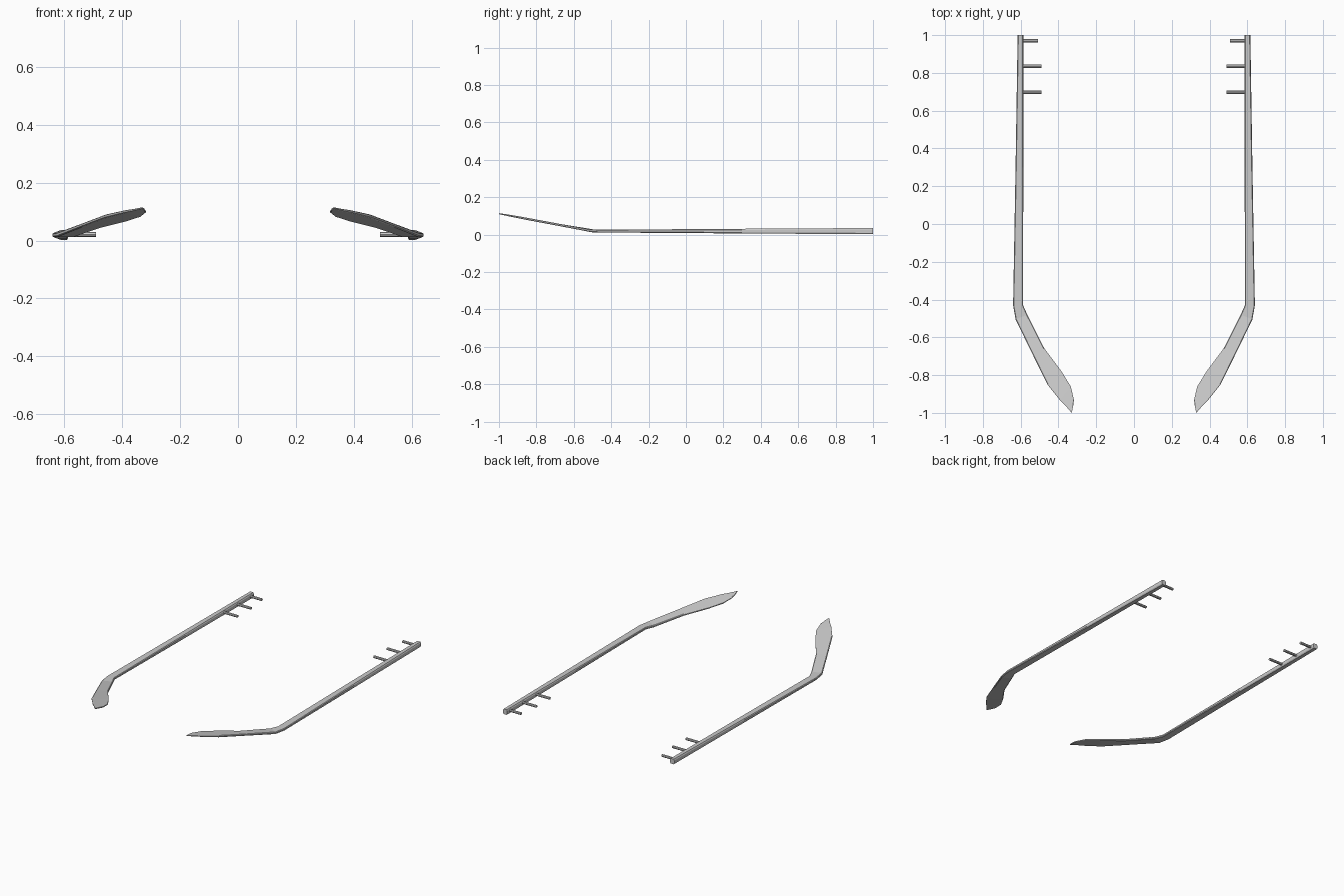
import bpy, bmesh, math
from mathutils import Vector

if "Cube" in bpy.data.objects:
    bpy.data.objects.remove(bpy.data.objects["Cube"])

# Stations along the right arm: inner (x, y), outer (x, y), half thickness
STATIONS = [
    ((0.586, 1.0), (0.616, 1.0), 0.0165),
    ((0.586, 0.3), (0.627, 0.3), 0.0125),
    ((0.587, -0.43), (0.640, -0.43), 0.0075),
    ((0.565, -0.48), (0.627, -0.505), 0.007),
    ((0.474, -0.66), (0.542, -0.68), 0.006),
    ((0.384, -0.78), (0.458, -0.85), 0.006),
    ((0.335, -0.86), (0.394, -0.93), 0.005),
    ((0.318, -0.93), (0.360, -0.965), 0.004),
    ((0.322, -0.965), (0.330, -1.0), 0.003),
]


def height(y):
    # Straight shaft, then a gently rising ear tip
    if y > -0.5:
        return 0.019
    return 0.019 + (-0.5 - y) * 0.187


def add_mirror(ob):
    m = ob.modifiers.new("mirror", 'MIRROR')
    m.use_axis = (True, False, False)


def make_arm():
    bm = bmesh.new()
    rings = []
    for inner, outer, h in STATIONS:
        a = Vector((*inner, height(inner[1])))
        b = Vector((*outer, height(outer[1])))
        c = min(0.004, (b - a).length * 0.2)
        k = h * 0.55
        side = (b - a).normalized() * c
        up = Vector((0, 0, 1))
        pts = [a - up * k, a + side - up * h, b - side - up * h, b - up * k,
               b + up * k, b - side + up * h, a + side + up * h, a + up * k]
        rings.append([bm.verts.new(p) for p in pts])
    for r, s in zip(rings, rings[1:]):
        for i in range(8):
            j = (i + 1) % 8
            bm.faces.new((r[i], r[j], s[j], s[i]))
    bm.faces.new(rings[0])
    bm.faces.new(rings[-1])
    bmesh.ops.recalc_face_normals(bm, faces=bm.faces)
    me = bpy.data.meshes.new("temple_arms")
    bm.to_mesh(me)
    bm.free()
    ob = bpy.data.objects.new("temple_arms", me)
    bpy.context.collection.objects.link(ob)
    add_mirror(ob)


def make_pin(name, y, x_end):
    # Short pin pointing inward from the arm, origin kept on the centre line
    x_root = 0.598
    bpy.ops.mesh.primitive_cylinder_add(vertices=8, radius=0.0085, depth=x_root - x_end,
                                        location=((x_root + x_end) / 2, y, 0.021),
                                        rotation=(0, math.pi / 2, 0))
    ob = bpy.context.object
    ob.name = name
    bpy.ops.object.transform_apply(location=True, rotation=True, scale=True)
    add_mirror(ob)


make_arm()
for i, (y, x_end) in enumerate([(0.97, 0.507), (0.835, 0.49), (0.698, 0.49)]):
    make_pin(f"hinge_pin_{i + 1}", y, x_end)
